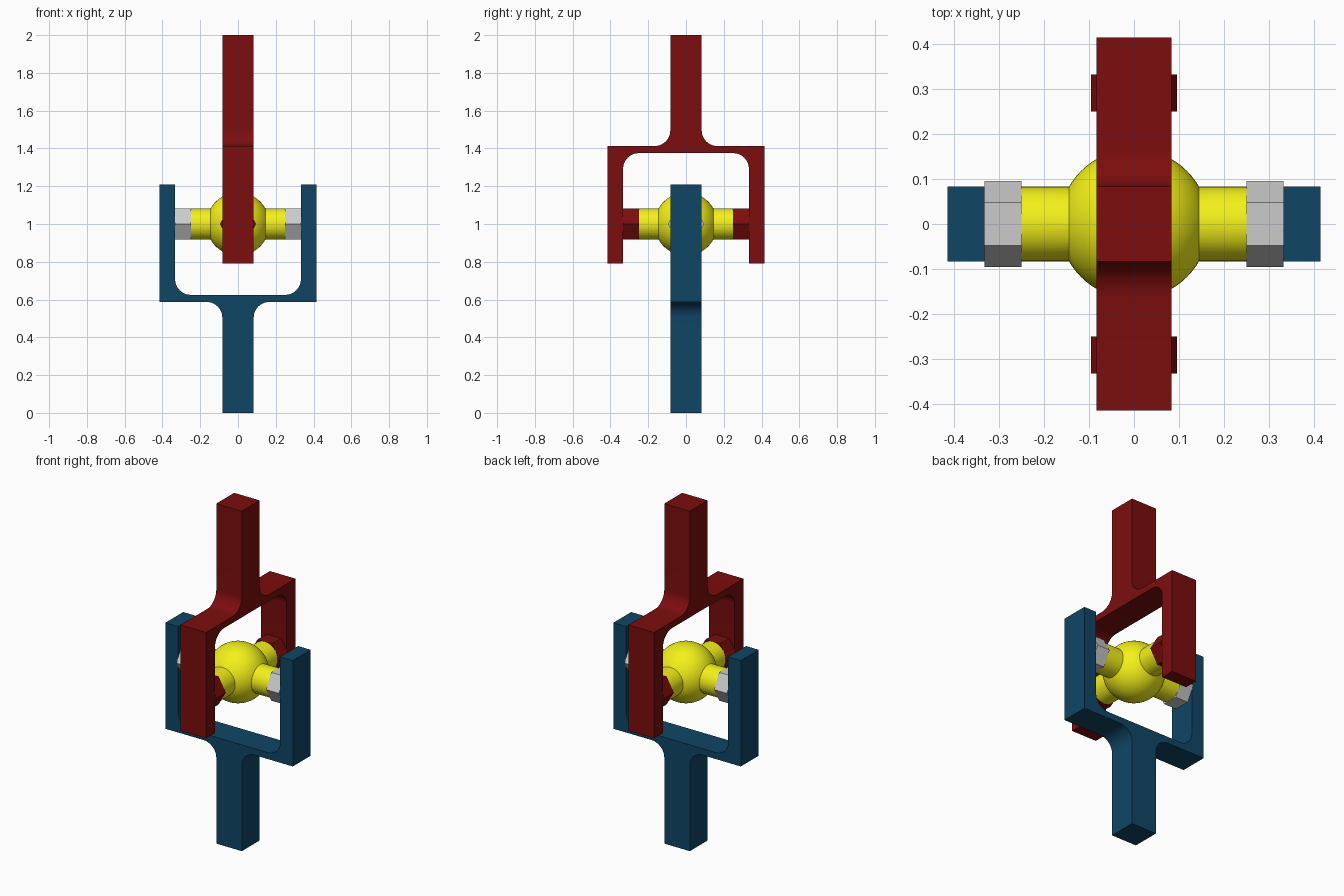
import bpy, bmesh
from math import pi, cos, sin
from mathutils import Matrix, Vector

if "Cube" in bpy.data.objects:
    bpy.data.objects.remove(bpy.data.objects["Cube"])

T = 0.083      # half thickness of the bars
C = 1.0        # height of the joint centre


def material(name, rgb):
    m = bpy.data.materials.new(name)
    m.diffuse_color = (*rgb, 1)
    m.use_nodes = True
    m.node_tree.nodes["Principled BSDF"].inputs["Base Color"].default_value = m.diffuse_color
    return m


red = material("red", (0.2, 0.004, 0.004))
blue = material("blue", (0.005, 0.06, 0.13))
yellow = material("yellow", (0.9, 0.88, 0.01))


def make(name, bm, mat=None):
    bmesh.ops.recalc_face_normals(bm, faces=bm.faces)
    me = bpy.data.meshes.new(name)
    bm.to_mesh(me)
    bm.free()
    ob = bpy.data.objects.new(name, me)
    bpy.context.collection.objects.link(ob)
    if mat:
        me.materials.append(mat)
    return ob


def smooth(ob):
    bpy.ops.object.select_all(action='DESELECT')
    ob.select_set(True)
    bpy.context.view_layer.objects.active = ob
    bpy.ops.object.shade_smooth_by_angle(angle=pi / 6)


def arc(cx, cz, r, a0, a1, n=10):
    return [(cx + r * cos(a0 + (a1 - a0) * i / n),
             cz + r * sin(a0 + (a1 - a0) * i / n)) for i in range(n + 1)]


def fork(name, mat, transform):
    # right half of the outline, from stem foot round to the inside of the yoke
    half = [(T, 0)]
    half += arc(2 * T, 0.504, T, pi, pi / 2)
    half += [(0.415, 0.587), (0.415, 1.21), (0.333, 1.21)]
    half += arc(0.25, 0.708, T, 0, -pi / 2)
    outline = half + [(-x, z) for x, z in reversed(half)]
    bm = bmesh.new()
    face = bm.faces.new([bm.verts.new((x, -T, z)) for x, z in outline])
    out = bmesh.ops.extrude_face_region(bm, geom=[face])
    bmesh.ops.translate(bm, vec=(0, 2 * T, 0),
                        verts=[g for g in out["geom"] if isinstance(g, bmesh.types.BMVert)])
    bm.transform(transform)
    smooth(make(name, bm, mat))


def rod(bm, angle, start, end, radius, sides):
    # prism pointing outwards from the joint centre at the given angle
    spin = Matrix.Rotation(pi / 2, 4, 'Y')
    if sides == 6:
        spin = spin @ Matrix.Rotation(pi / 2, 4, 'Z')
    pose = (Matrix.Translation((0, 0, C)) @ Matrix.Rotation(angle, 4, 'Z')
            @ Matrix.Translation(((start + end) / 2, 0, 0)) @ spin)
    # first corner of a hexagon must lie in the horizontal plane
    turn = Matrix.Identity(4)
    new = bmesh.ops.create_cone(bm, cap_ends=True, segments=sides, radius1=radius,
                                radius2=radius, depth=end - start)["verts"]
    if sides == 6 and not any(abs(v.co.x - radius) < 1e-4 for v in new):
        turn = Matrix.Rotation(pi / 6, 4, 'Z')
    bmesh.ops.transform(bm, matrix=pose @ turn, verts=new)


# two yokes, the upper one flipped and turned a quarter
fork("lower_fork", blue, Matrix.Identity(4))
fork("upper_fork", red, Matrix.Translation((0, 0, 2)) @ Matrix.Rotation(pi / 2, 4, 'Z')
     @ Matrix.Rotation(pi, 4, 'X'))

# central ball merged with four arms
bm = bmesh.new()
bmesh.ops.create_uvsphere(bm, u_segments=64, v_segments=32, radius=0.167,
                          matrix=Matrix.Translation((0, 0, C)))
cross = make("cross_joint", bm, yellow)
bm = bmesh.new()
for i in range(4):
    rod(bm, i * pi / 2, 0.1, 0.25, T, 48)
arms = make("cross_arms_helper", bm, yellow)
mod = cross.modifiers.new("union", 'BOOLEAN')
mod.operation = 'UNION'
mod.solver = 'EXACT'
mod.object = arms
bpy.context.view_layer.objects.active = cross
bpy.ops.object.modifier_apply(modifier=mod.name)
bpy.data.objects.remove(arms)
smooth(cross)

# hexagonal nuts between arms and yokes
for name, i, mat in (("right_nut", 0, None), ("back_nut", 1, red),
                     ("left_nut", 2, None), ("front_nut", 3, red)):
    bm = bmesh.new()
    rod(bm, i * pi / 2, 0.25, 0.333, 0.096, 6)
    make(name, bm, mat)
